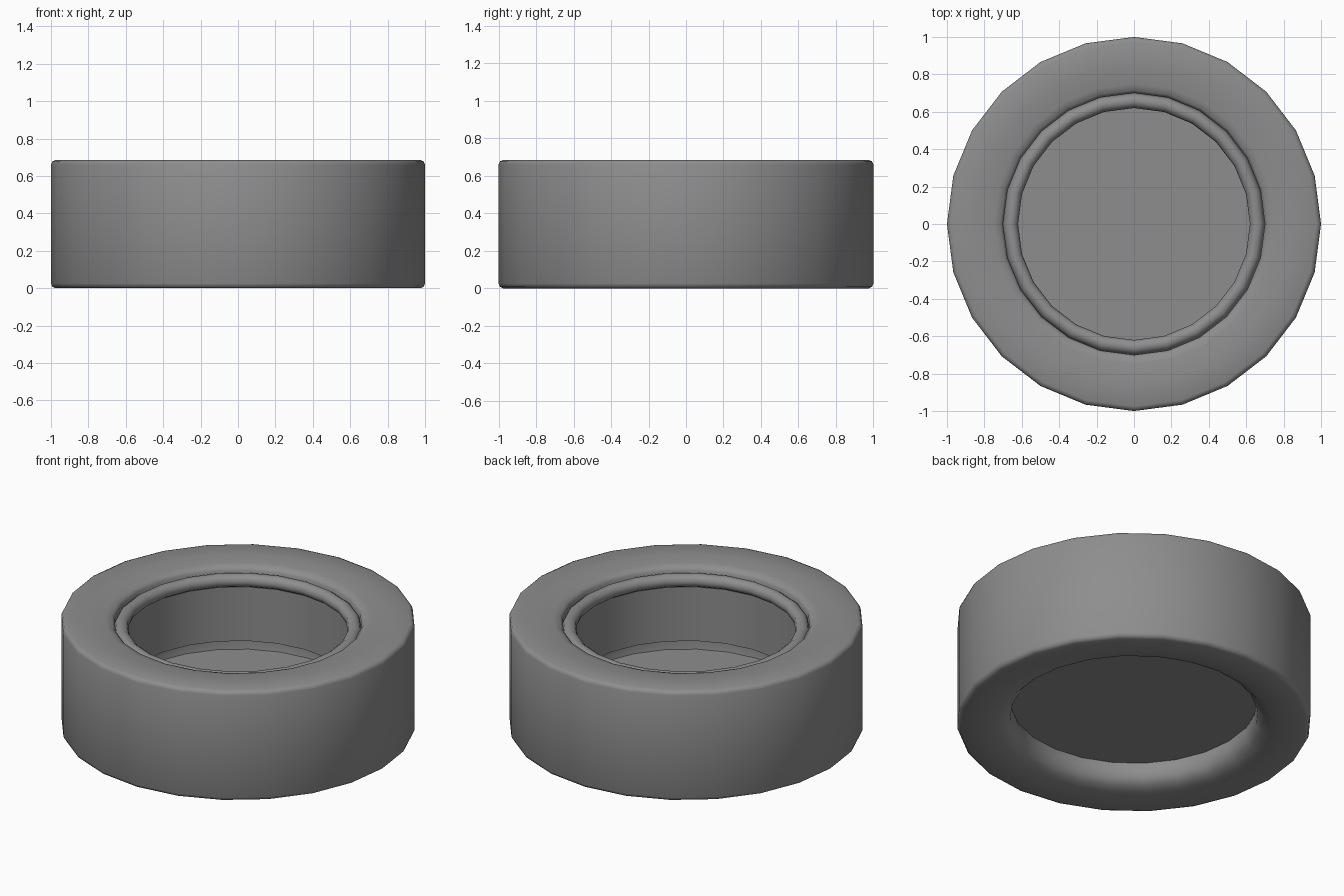
import bpy, bmesh, math

if "Cube" in bpy.data.objects:
    bpy.data.objects.remove(bpy.data.objects["Cube"])

SIDES = 24

grey = bpy.data.materials.new("mid grey")
grey.diffuse_color = (0.27, 0.27, 0.27, 1)
grey.use_nodes = True
grey.node_tree.nodes["Principled BSDF"].inputs["Base Color"].default_value = grey.diffuse_color


def lathe(name, profile, angle=50, closed=True):
    """Spin an (r, z) profile round the z axis."""
    bm = bmesh.new()
    rings = []
    for r, z in profile:
        rings.append([bm.verts.new((r * math.cos(2 * math.pi * i / SIDES),
                                    r * math.sin(2 * math.pi * i / SIDES), z))
                      for i in range(SIDES)])
    count = len(rings) if closed else len(rings) - 1
    for k in range(count):
        a, b = rings[k], rings[(k + 1) % len(rings)]
        for i in range(SIDES):
            j = (i + 1) % SIDES
            bm.faces.new((a[i], a[j], b[j], b[i]))
    if not closed:
        bm.faces.new(rings[0])
        bm.faces.new(rings[-1])
    bmesh.ops.recalc_face_normals(bm, faces=bm.faces)
    mesh = bpy.data.meshes.new(name)
    bm.to_mesh(mesh)
    bm.free()
    obj = bpy.data.objects.new(name, mesh)
    bpy.context.collection.objects.link(obj)
    mesh.materials.append(grey)
    bpy.ops.object.select_all(action='DESELECT')
    obj.select_set(True)
    bpy.context.view_layer.objects.active = obj
    bpy.ops.object.shade_smooth_by_angle(angle=math.radians(angle))
    return obj


# tyre body: rounded outer edges, dished sides, stepped inner wall
lathe("tyre", [
    (0.85, 0.0), (0.975, 0.0), (0.993, 0.008), (1.0, 0.025),
    (1.0, 0.66), (0.993, 0.677), (0.975, 0.685), (0.85, 0.683),
    (0.75, 0.677), (0.715, 0.668), (0.70, 0.65), (0.70, 0.60),
    (0.66, 0.58), (0.66, 0.23), (0.70, 0.225), (0.70, 0.16),
    (0.69, 0.13), (0.70, 0.06), (0.735, 0.025), (0.78, 0.01)])

# rounded bead just inside the upper opening
lathe("upper_bead", [(0.66 + 0.04 * math.cos(t * math.pi / 5),
                      0.61 + 0.04 * math.sin(t * math.pi / 5))
                     for t in range(10)], angle=60)

# flat disc closing the hole near the bottom
lathe("hub_disc", [(0.70, 0.15), (0.70, 0.16)], angle=30, closed=False)
